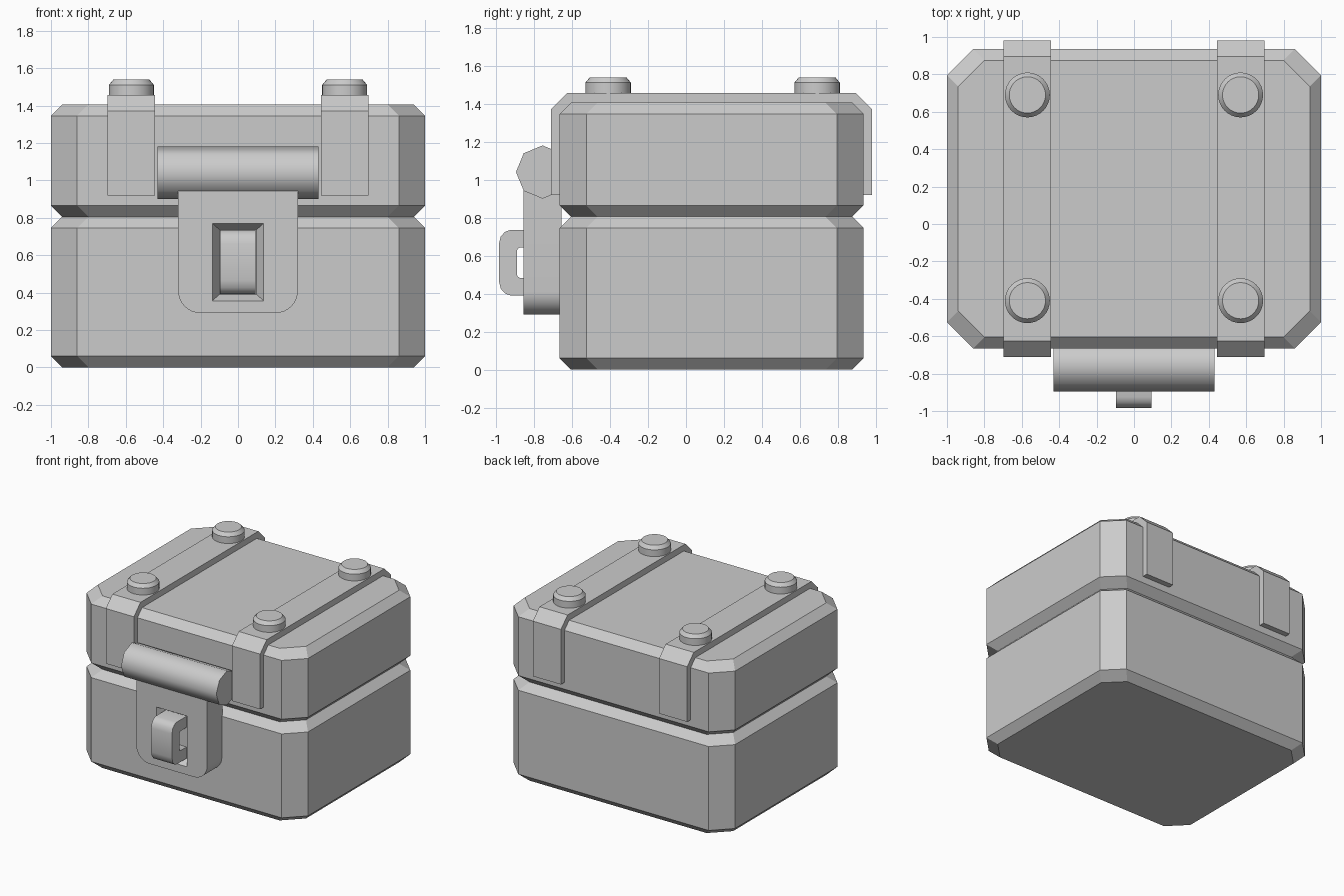
import bpy, bmesh, math
from mathutils import Vector

cube = bpy.data.objects.get("Cube")
if cube:
    bpy.data.objects.remove(cube, do_unlink=True)

GREY = (0.6, 0.6, 0.6, 1.0)
grey = bpy.data.materials.new("plain grey")
grey.use_nodes = True
grey.diffuse_color = GREY
grey.node_tree.nodes["Principled BSDF"].inputs["Base Color"].default_value = GREY


def loft(name, rings):
    """Closed solid through rings of 3D points with equal counts."""
    bm = bmesh.new()
    loops = [[bm.verts.new(p) for p in ring] for ring in rings]
    n = len(loops[0])
    for a, b in zip(loops, loops[1:]):
        for i in range(n):
            j = (i + 1) % n
            bm.faces.new((a[i], a[j], b[j], b[i]))
    bm.faces.new(loops[0][::-1])
    bm.faces.new(loops[-1])
    bmesh.ops.recalc_face_normals(bm, faces=bm.faces)
    mesh = bpy.data.meshes.new(name)
    bm.to_mesh(mesh)
    bm.free()
    mesh.materials.append(grey)
    ob = bpy.data.objects.new(name, mesh)
    bpy.context.collection.objects.link(ob)
    return ob


def prism_x(name, profile, x0, x1):
    """Extrude a (y, z) profile along x."""
    return loft(name, [[(x, y, z) for y, z in profile] for x in (x0, x1)])


def select(ob):
    bpy.ops.object.select_all(action='DESELECT')
    ob.select_set(True)
    bpy.context.view_layer.objects.active = ob


def smooth(ob, degrees):
    select(ob)
    bpy.ops.object.shade_smooth_by_angle(angle=math.radians(degrees))


def octagon(inset, z, hx=1.0, hy=0.80, yc=0.135, cut=0.14):
    hx, hy = hx - inset, hy - inset
    quarter = [(hx, hy - cut), (hx - cut, hy)]
    half = quarter + [(-x, y) for x, y in quarter[::-1]]
    return [(x, y + yc, z) for x, y in half + [(-x, -y) for x, y in half]]


def circle(cx, cy, r, z, n=32):
    return [(cx + r * math.cos(2 * math.pi * i / n),
             cy + r * math.sin(2 * math.pi * i / n), z) for i in range(n)]


# Box and lid, both with chamfered rims
for name, z0, z1 in (("box_base", 0.0, 0.805), ("box_lid", 0.805, 1.405)):
    loft(name, [octagon(0.06, z0), octagon(0, z0 + 0.06),
                octagon(0, z1 - 0.06), octagon(0.06, z1)])

# Straps over the lid, each with two studs
strap = [(-0.71, 0.92), (-0.71, 1.37), (-0.625, 1.455), (0.895, 1.455),
         (0.98, 1.37), (0.98, 0.92), (0.91, 0.92), (0.91, 1.34),
         (0.87, 1.38), (-0.60, 1.38), (-0.64, 1.34), (-0.64, 0.92)]
for side, sx in (("left", 1), ("right", -1)):
    cx = 0.57 * sx
    prism_x(side + "_strap", strap, cx - 0.127, cx + 0.127)
    for end, cy in (("front", -0.41), ("back", 0.69)):
        stud = loft(f"{side}_{end}_stud",
                    [circle(cx, cy, 0.12, 1.44), circle(cx, cy, 0.12, 1.51),
                     circle(cx, cy, 0.097, 1.538)])
        smooth(stud, 30)

# Eight-sided hinge barrel
barrel = [(-0.755 + 0.14 * math.cos(i * math.pi / 4),
           1.04 + 0.14 * math.sin(i * math.pi / 4)) for i in range(8)]
smooth(prism_x("hinge_barrel", barrel, -0.43, 0.43), 50)

# Clasp plate with rounded lower corners
R = 0.12
corner = [(0.20 + R * math.cos(a), 0.41 - R * math.sin(a))
          for a in (math.pi / 2 * i / 8 for i in range(9))]
outline = [(0.32, 1.0)] + corner
outline += [(-x, z) for x, z in outline[::-1]]
plate = loft("clasp_plate", [[(x, y, z) for x, z in outline] for y in (-0.855, -0.655)])

# Tapered recess cut into the plate
def rect(y, hx, hz, cz=0.563):
    return [(x * hx, y, cz + z * hz) for x, z in ((-1, -1), (1, -1), (1, 1), (-1, 1))]

cutter = loft("recess_cutter", [rect(-0.915, 0.175, 0.24), rect(-0.795, 0.10, 0.174)])
cutter.hide_render = True
cut = plate.modifiers.new("recess", 'BOOLEAN')
cut.operation = 'DIFFERENCE'
cut.solver = 'EXACT'
cut.object = cutter
select(plate)
bpy.ops.object.modifier_apply(modifier=cut.name)
bpy.data.objects.remove(cutter, do_unlink=True)
smooth(plate, 40)

# Loop handle standing in the recess
upper = [(-0.785, 0.735), (-0.925, 0.735), (-0.953, 0.725), (-0.975, 0.70), (-0.985, 0.66)]
inner = [(-0.89, 0.625), (-0.887, 0.635), (-0.875, 0.643), (-0.785, 0.643)]
MID = 0.563
flip = lambda pts: [(y, 2 * MID - z) for y, z in pts[::-1]]
handle = upper + flip(upper) + flip(inner) + inner
smooth(prism_x("clasp_handle", handle, -0.095, 0.093), 40)
